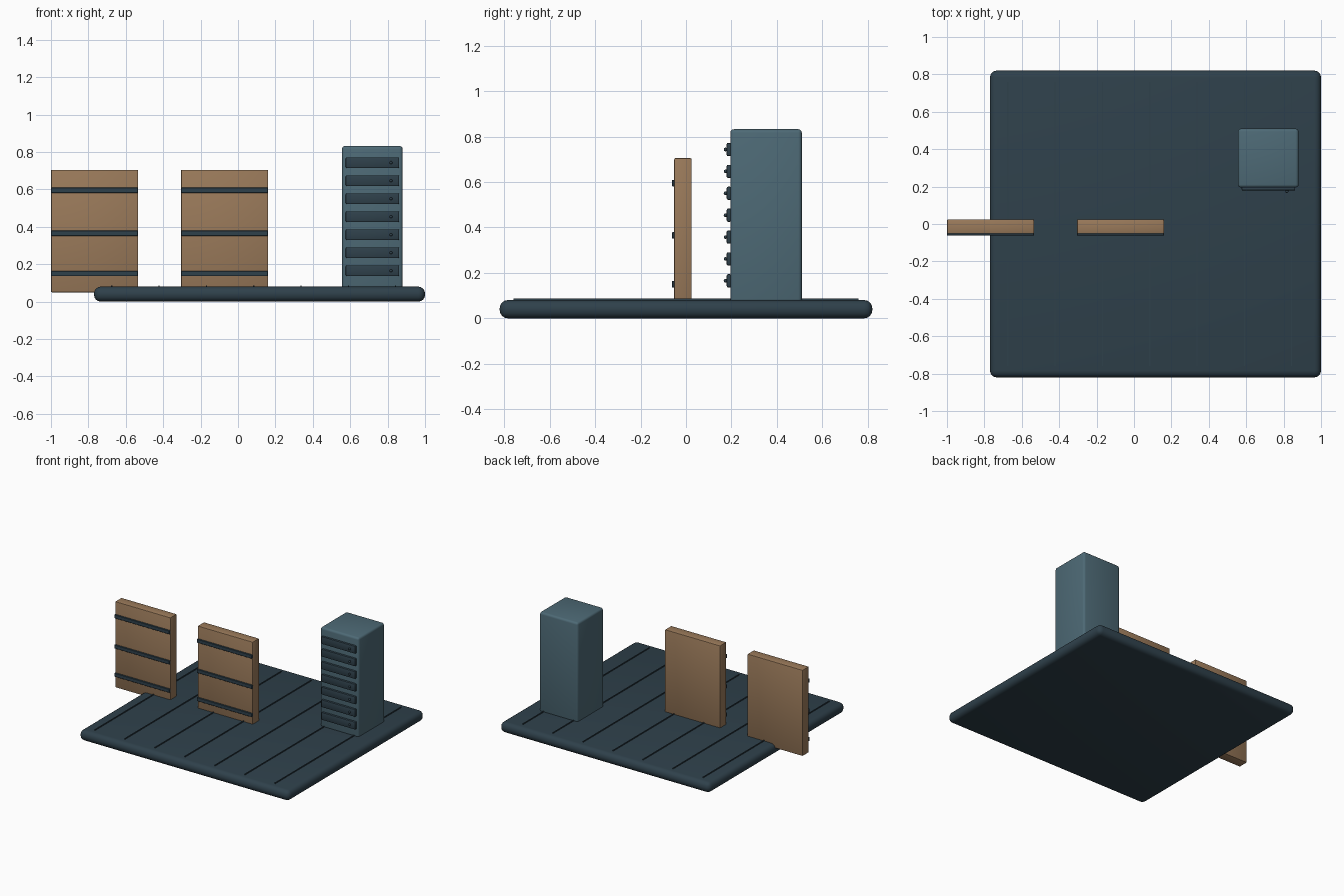
import bpy
import math

if "Cube" in bpy.data.objects:
    bpy.data.objects.remove(bpy.data.objects["Cube"])


def material(name, rgb):
    m = bpy.data.materials.new(name)
    m.diffuse_color = (*rgb, 1.0)
    m.use_nodes = True
    m.node_tree.nodes["Principled BSDF"].inputs["Base Color"].default_value = m.diffuse_color
    return m


SLATE = material("dark slate", (0.028, 0.052, 0.070))
STEEL = material("blue grey steel", (0.075, 0.143, 0.180))
WOOD = material("warm wood", (0.325, 0.195, 0.103))


def box(name, x, y, z, mat, bevel=0.0, segments=1):
    """Box spanning the given (low, high) ranges, with optional rounded edges."""
    spans = (x, y, z)
    bpy.ops.mesh.primitive_cube_add(size=1, location=[(a + b) / 2 for a, b in spans])
    ob = bpy.context.object
    ob.name = name
    ob.scale = [b - a for a, b in spans]
    bpy.ops.object.transform_apply(location=False, rotation=False, scale=True)
    ob.data.materials.append(mat)
    if bevel:
        mod = ob.modifiers.new("Bevel", 'BEVEL')
        mod.width = bevel
        mod.segments = segments
        bpy.ops.object.modifier_apply(modifier=mod.name)
        bpy.ops.object.shade_smooth_by_angle(angle=math.radians(35))
    return ob


# Rounded floor slab
box("floor_slab", (-0.77, 1.0), (-0.82, 0.82), (0.0, 0.08), SLATE, 0.036, 4)

# Thin seam strips running front to back
for i in range(7):
    cx = -0.675 + i * 0.253
    box(f"floor_seam_{i + 1}", (cx - 0.003, cx + 0.003), (-0.76, 0.76),
        (0.076, 0.087), SLATE)

# Wooden panels with three metal straps each
for side, x0 in (("left", -1.0), ("middle", -0.305)):
    x1 = x0 + 0.466
    box(f"{side}_panel", (x0, x1), (-0.052, 0.025), (0.05, 0.705), WOOD, 0.006, 2)
    for i, cz in enumerate((0.15, 0.365, 0.595)):
        box(f"{side}_strap_{i + 1}", (x0, x1), (-0.062, -0.050),
            (cz - 0.014, cz + 0.014), SLATE, 0.002)

# Cabinet body
box("cabinet", (0.556, 0.88), (0.195, 0.51), (0.07, 0.832), STEEL, 0.016, 3)

# Drawer fronts with small round knobs
for i in range(7):
    cz = 0.165 + i * 0.0963
    box(f"drawer_{i + 1}", (0.576, 0.862), (0.179, 0.2), (cz - 0.029, cz + 0.029),
        SLATE, 0.006, 2)
    bpy.ops.mesh.primitive_uv_sphere_add(segments=12, ring_count=8, radius=0.008,
                                         location=(0.818, 0.174, cz))
    knob = bpy.context.object
    knob.name = f"drawer_knob_{i + 1}"
    knob.data.materials.append(SLATE)
    bpy.ops.object.shade_smooth()
